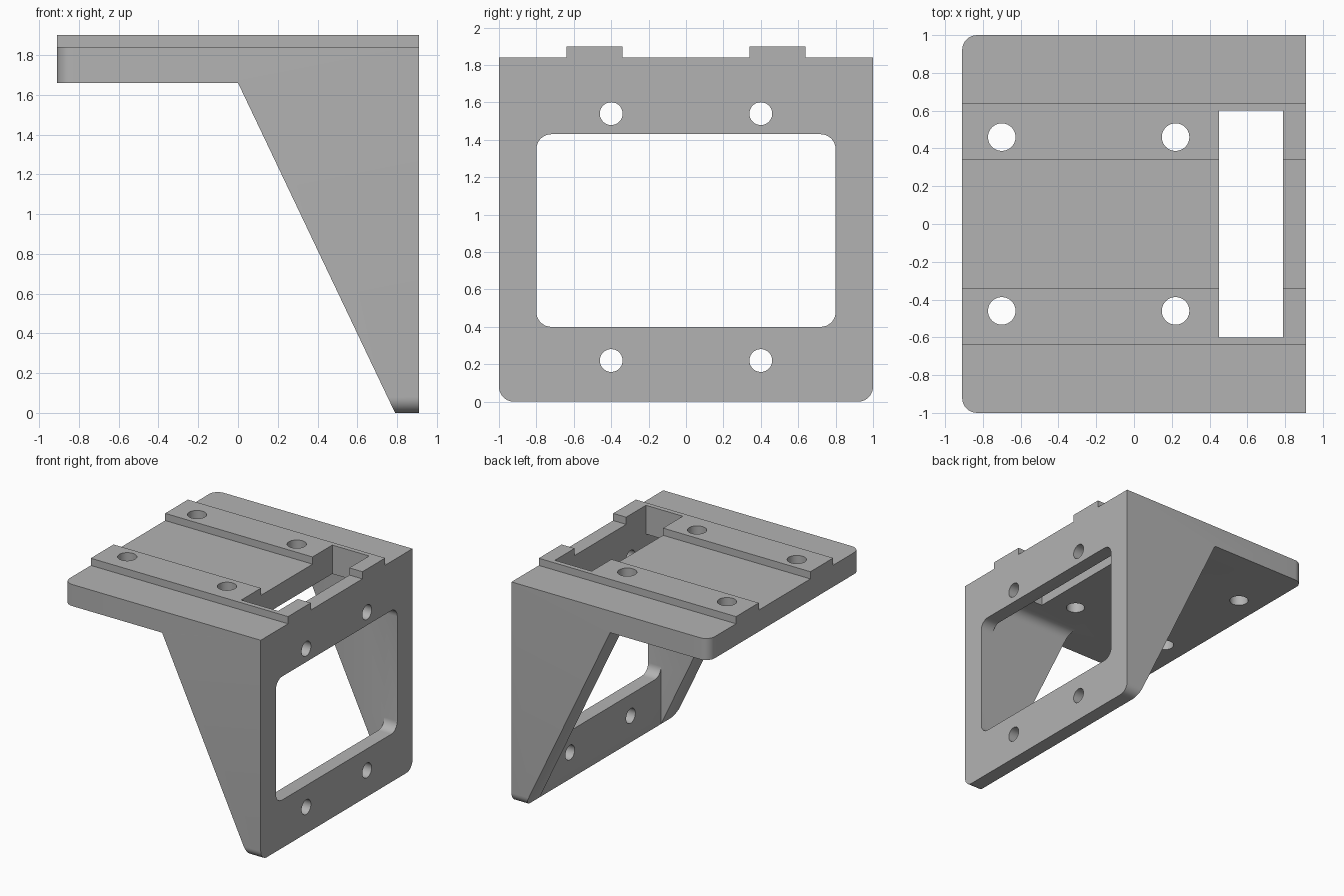
import bpy, bmesh, math
from mathutils import Vector

cube = bpy.data.objects.get("Cube")
if cube:
    bpy.data.objects.remove(cube, do_unlink=True)

grey = bpy.data.materials.new("bracket grey")
grey.use_nodes = True
colour = (0.45, 0.45, 0.45, 1)
grey.diffuse_color = colour
grey.node_tree.nodes["Principled BSDF"].inputs["Base Color"].default_value = colour


def prism(name, points, depth, round_edge=None, radius=0.08):
    """Extrude a planar outline along depth, rounding the edges chosen by a rule."""
    bm = bmesh.new()
    face = bm.faces.new([bm.verts.new(p) for p in points])
    new = bmesh.ops.extrude_face_region(bm, geom=[face])["geom"]
    bmesh.ops.translate(bm, vec=depth, verts=[v for v in new if isinstance(v, bmesh.types.BMVert)])
    bmesh.ops.recalc_face_normals(bm, faces=bm.faces)
    if round_edge:
        edges = [e for e in bm.edges if round_edge(e.verts[0].co, e.verts[1].co)]
        bmesh.ops.bevel(bm, geom=edges, offset=radius, segments=8, profile=0.5, affect='EDGES')
    mesh = bpy.data.meshes.new(name)
    bm.to_mesh(mesh)
    bm.free()
    obj = bpy.data.objects.new(name, mesh)
    bpy.context.collection.objects.link(obj)
    mesh.materials.append(grey)
    return obj


def box(name, x0, x1, y0, y1, z0, z1, round_edge=None, radius=0.08):
    pts = [(x0, y0, z0), (x0, y1, z0), (x0, y1, z1), (x0, y0, z1)]
    return prism(name, pts, Vector((x1 - x0, 0, 0)), round_edge, radius)


def rod(name, centre, axis, radius):
    u, v = axis.orthogonal().normalized(), axis.cross(axis.orthogonal()).normalized()
    angles = [math.tau * i / 40 for i in range(40)]
    pts = [centre - axis * 0.5 + radius * (math.cos(a) * u + math.sin(a) * v) for a in angles]
    return prism(name, pts, axis)


def cut(target, cutter):
    mod = target.modifiers.new("cut", 'BOOLEAN')
    mod.operation, mod.solver, mod.object = 'DIFFERENCE', 'EXACT', cutter
    bpy.context.view_layer.objects.active = target
    bpy.ops.object.modifier_apply(modifier=mod.name)
    bpy.data.objects.remove(cutter, do_unlink=True)


# Solid bracket: side profile swept across the width, outer corners rounded
HALF, SHELF, TOP = 0.91, 1.66, 1.9
WALL = 0.79
outline = [(-HALF, SHELF), (0, SHELF), (WALL, 0), (HALF, 0), (HALF, TOP), (-HALF, TOP)]


def outer_corner(a, b):
    shelf_corner = a.x < -0.9 and b.x < -0.9 and abs(a.z - b.z) > 0.1
    foot_corner = a.z < 0.01 and b.z < 0.01 and abs(a.x - b.x) > 0.05
    return shelf_corner or foot_corner


bracket = prism("mounting_bracket", [(x, -1, z) for x, z in outline], Vector((0, 2, 0)), outer_corner)


def along_x(a, b):
    return abs(a.x - b.x) > 0.1


# Hollow between the two side gussets, with a fillet under the shelf
cut(bracket, box("hollow", -1.5, WALL, -0.8, 0.8, -0.5, SHELF,
                 lambda a, b: along_x(a, b) and a.z > 1))

# Channels that leave two raised rails on the shelf
for y0, y1 in ((-1.5, -0.64), (-0.34, 0.34), (0.64, 1.5)):
    cut(bracket, box("channel", -1.5, 1.5, y0, y1, 1.84, 2.5))

# Slot in the shelf and rounded window in the wall
cut(bracket, box("slot", 0.45, WALL, -0.6, 0.6, 1.5, 2.5))
cut(bracket, box("window", 0.6, 1.5, -0.8, 0.8, 0.4, 1.43, along_x))

# Screw holes
for side in (-1, 1):
    for x in (-0.7, 0.22):
        cut(bracket, rod("shelf_hole", Vector((x, side * 0.46, 1.8)), Vector((0, 0, 1)), 0.073))
    for z in (0.22, 1.54):
        cut(bracket, rod("wall_hole", Vector((0.9, side * 0.4, z)), Vector((0.5, 0, 0)), 0.061))

bpy.ops.object.select_all(action='DESELECT')
bracket.select_set(True)
bpy.context.view_layer.objects.active = bracket
bpy.ops.object.shade_smooth_by_angle(angle=math.radians(30))
